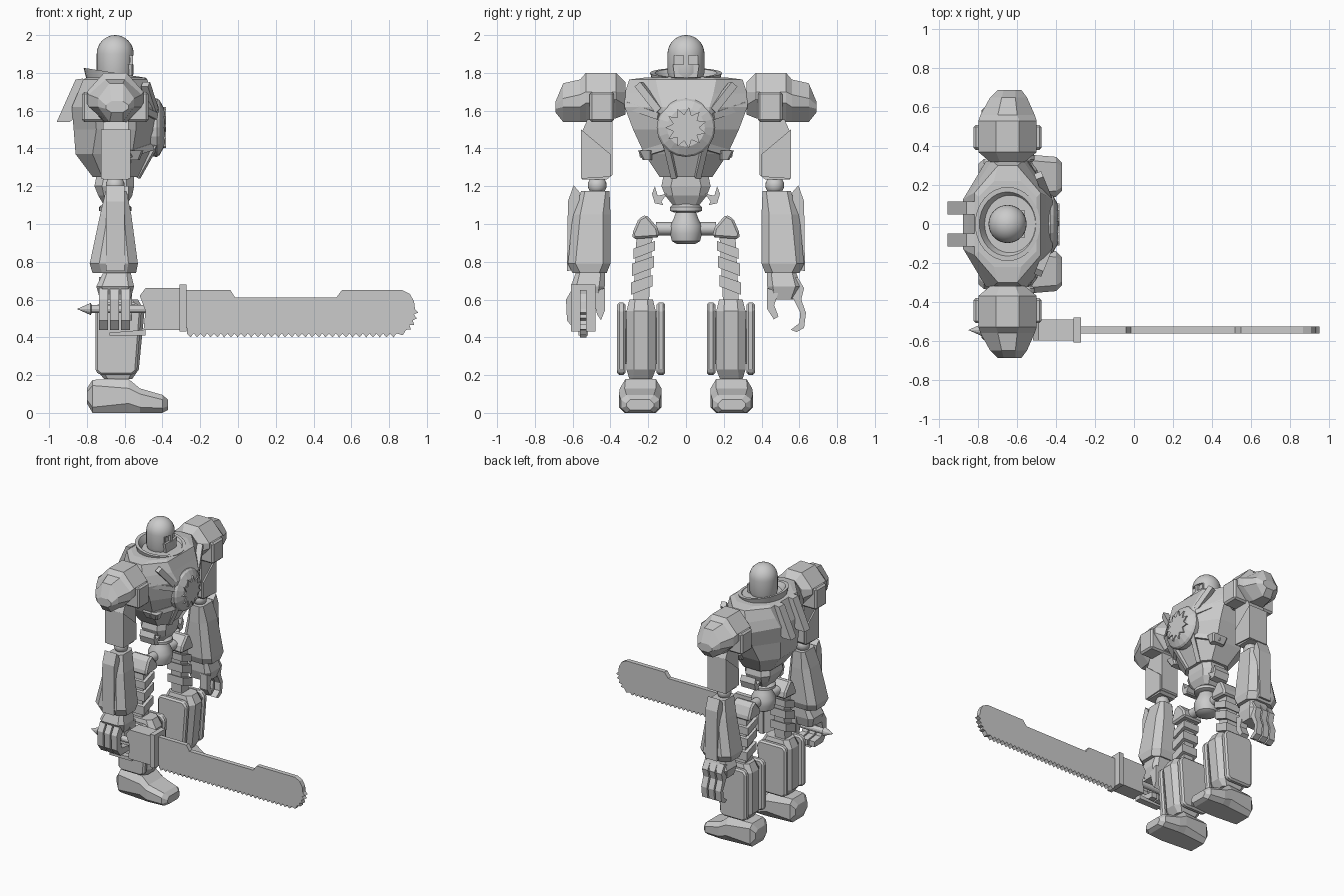
import bpy, bmesh, math
from mathutils import Vector

grey = bpy.data.materials.new("plain grey")
grey.diffuse_color = (0.6, 0.6, 0.6, 1)
CX = -0.65  # body centre line


def finish(name, bm, mirror=False, smooth=False, bevel=0):
    bmesh.ops.remove_doubles(bm, verts=bm.verts, dist=1e-5)
    bmesh.ops.recalc_face_normals(bm, faces=bm.faces)
    me = bpy.data.meshes.new(name)
    bm.to_mesh(me)
    bm.free()
    me.materials.append(grey)
    ob = bpy.data.objects.new(name, me)
    bpy.context.collection.objects.link(ob)
    if smooth:
        bpy.context.view_layer.objects.active = ob
        ob.select_set(True)
        bpy.ops.object.shade_smooth_by_angle(angle=math.radians(35))
        ob.select_set(False)
    if bevel:
        b = ob.modifiers.new("Chamfer", 'BEVEL')
        b.width, b.segments = bevel, 1
    if mirror:
        m = ob.modifiers.new("Mirror", 'MIRROR')
        m.use_axis = (False, True, False)
    return ob


def place(axis, t, a, b):
    return {'x': (t, a, b), 'y': (a, t, b), 'z': (a, b, t)}[axis]


def skin(name, rings, **kw):
    """Bridge equal-sized rings and cap both ends."""
    bm = bmesh.new()
    vs = [[bm.verts.new(p) for p in r] for r in rings]
    n = len(rings[0])
    for r, q in zip(vs, vs[1:]):
        for i in range(n):
            j = (i + 1) % n
            bm.faces.new((r[i], r[j], q[j], q[i]))
    bm.faces.new(vs[0])
    bm.faces.new(vs[-1])
    return finish(name, bm, **kw)


def loft(name, secs, axis='z', **kw):
    """Sections: (t, a0, a1, b0, b1, chamfer a, chamfer b)."""
    rings = []
    for t, a0, a1, b0, b1, p, q in secs:
        pts = [(a0 + p, b0), (a1 - p, b0), (a1, b0 + q), (a1, b1 - q),
               (a1 - p, b1), (a0 + p, b1), (a0, b1 - q), (a0, b0 + q)]
        rings.append([place(axis, t, a, b) for a, b in pts])
    return skin(name, rings, **kw)


def prism(name, pts, axis, t0, t1, **kw):
    return skin(name, [[place(axis, t, a, b) for a, b in pts] for t in (t0, t1)], **kw)


def box(name, x0, x1, y0, y1, z0, z1, **kw):
    return prism(name, [(x0, y0), (x1, y0), (x1, y1), (x0, y1)], 'z', z0, z1, **kw)


def lathe(name, prof, axis='z', a=CX, b=0, seg=32, **kw):
    """Profile of (radius, position along axis)."""
    rings = [[place(axis, t, a + r * math.cos(math.tau * i / seg), b + r * math.sin(math.tau * i / seg))
              for i in range(seg)] for r, t in prof]
    return skin(name, rings, **kw)


def strut(name, p, q, w, **kw):
    p, q = Vector(p), Vector(q)
    rot = (q - p).to_track_quat('Z', 'X')
    cs = [rot @ Vector((x * w, y * w, 0)) for x, y in ((-1, -1), (1, -1), (1, 1), (-1, 1))]
    return skin(name, [[e + c for c in cs] for e in (p, q)], **kw)


def ball(name, y, z, r, **kw):
    prof = [(max(r * math.sin(math.pi * i / 10), 1e-4), z - r * math.cos(math.pi * i / 10)) for i in range(11)]
    return lathe(name, prof, b=y, seg=20, smooth=True, **kw)


# Head: helmet with a recessed visor
dome = [(max(0.098 * math.cos(t * math.pi / 16), 1e-4), 1.9 + 0.1 * math.sin(t * math.pi / 16)) for t in range(9)]
helmet = lathe("helmet", [(0.07, 1.72), (0.085, 1.76), (0.098, 1.8)] + dome, smooth=True)
cutter = box("visor_cutter", -0.575, -0.5, -0.07, 0.07, 1.845, 1.893)
cutter.hide_render = True
cutter.hide_viewport = True
cut = helmet.modifiers.new("Visor", 'BOOLEAN')
cut.object, cut.operation = cutter, 'DIFFERENCE'
box("eye", -0.6, -0.57, 0.015, 0.055, 1.855, 1.882, mirror=True)
box("nose_guard", -0.6, -0.556, -0.012, 0.012, 1.81, 1.893)
prism("face_guard", [(-0.07, 1.845), (0.07, 1.845), (0.06, 1.775), (0, 1.74), (-0.06, 1.775)], 'x', -0.6, -0.56)

# Collar: flared ring, higher at the back
collar = lathe("collar", [(0.12, 1.70), (0.17, 1.73), (0.19, 1.80), (0.165, 1.80), (0.13, 1.75), (0.12, 1.72)], smooth=True)
for v in collar.data.vertices:
    v.co.x = CX + (v.co.x - CX) * 0.88
    v.co.z -= 0.16 * (v.co.x - CX)

# Torso
loft("torso", [(1.25, -0.77, -0.53, -0.14, 0.14, 0.05, 0.06),
               (1.37, -0.86, -0.47, -0.22, 0.22, 0.09, 0.12),
               (1.50, -0.87, -0.42, -0.28, 0.28, 0.12, 0.17),
               (1.62, -0.88, -0.42, -0.325, 0.325, 0.12, 0.2),
               (1.69, -0.85, -0.45, -0.325, 0.325, 0.12, 0.18),
               (1.765, -0.82, -0.48, -0.30, 0.30, 0.12, 0.14),
               (1.775, -0.80, -0.50, -0.22, 0.22, 0.08, 0.08)])
strut("chest_rib", (-0.49, 0.25, 1.74), (-0.445, 0.14, 1.60), 0.02, mirror=True)
strut("chest_band", (-0.56, 0.31, 1.63), (-0.44, 0.14, 1.57), 0.018, mirror=True)
strut("belly_strut", (-0.535, 0.06, 1.25), (-0.44, 0.1, 1.42), 0.016, mirror=True)
strut("belly_band", (-0.58, 0.235, 1.37), (-0.46, 0.1, 1.41), 0.018, mirror=True)
loft("side_pod", [(1.34, -0.62, -0.52, 0.18, 0.23, 0.01, 0.01),
                  (1.39, -0.63, -0.5, 0.18, 0.255, 0.01, 0.01)], mirror=True)
prism("back_fin", [(-0.82, 1.77), (-0.86, 1.765), (-0.96, 1.54), (-0.89, 1.54), (-0.8, 1.62)], 'y', 0.05, 0.115, mirror=True)

# Chest disc with a star plate
lathe("chest_disc", [(0.15, -0.47), (0.155, -0.43), (0.145, -0.415), (0.10, -0.39)], 'x', 0, 1.51, 20)
star = [((0.11 if i % 2 else 0.07) * math.cos(math.pi * i / 11),
         1.51 + (0.11 if i % 2 else 0.07) * math.sin(math.pi * i / 11)) for i in range(22)]
prism("chest_star", star, 'x', -0.41, -0.382)

# Waist and pelvis
loft("waist", [(1.10, -0.71, -0.59, -0.07, 0.07, 0.02, 0.02), (1.15, -0.74, -0.56, -0.11, 0.11, 0.03, 0.04),
               (1.20, -0.76, -0.55, -0.13, 0.13, 0.04, 0.05), (1.25, -0.75, -0.55, -0.12, 0.12, 0.04, 0.05)])
prism("waist_hook", [(0.1, 1.16), (0.15, 1.15), (0.165, 1.20), (0.18, 1.16), (0.165, 1.11), (0.12, 1.10), (0.13, 1.12)],
      'x', -0.70, -0.58, mirror=True)
lathe("waist_ring", [(0.06, 1.06), (0.085, 1.07), (0.085, 1.09), (0.06, 1.11)], smooth=True)
lathe("pelvis", [(0.05, 0.895), (0.075, 0.91), (0.085, 0.95), (0.085, 0.99), (0.065, 1.03), (0.05, 1.07)], smooth=True)
lathe("hip_axle", [(0.035, -0.16), (0.035, 0.16)], 'y', CX, 0.975, 16, smooth=True)
prism("hip_block", [(0.14, 0.93), (0.28, 0.92), (0.285, 0.95), (0.25, 1.03), (0.21, 1.05), (0.15, 0.98)],
      'x', -0.73, -0.57, mirror=True, bevel=0.012)

# Thighs: a core wrapped by slanted bands
strut("thigh_core", (CX, 0.22, 0.93), (CX, 0.24, 0.55), 0.042, mirror=True)
for z, h in ((0.85, 0.05), (0.76, 0.06), (0.66, 0.06)):
    y = 0.22 + (0.9 - z) * 0.07
    prism("thigh_band", [(y - 0.06, z + 0.01), (y + 0.055, z - 0.035), (y + 0.055, z + h - 0.03), (y - 0.06, z + h + 0.01)],
          'x', -0.715, -0.585, mirror=True)

# Shins with side plates
loft("shin", [(0.18, -0.71, -0.56, 0.18, 0.30, 0.02, 0.02), (0.23, -0.75, -0.525, 0.16, 0.315, 0.03, 0.04),
              (0.54, -0.75, -0.495, 0.16, 0.315, 0.03, 0.04), (0.60, -0.72, -0.53, 0.175, 0.30, 0.03, 0.03)], mirror=True)
plate = [(-0.755, 0.22), (-0.73, 0.20), (-0.56, 0.20), (-0.535, 0.22), (-0.51, 0.55), (-0.54, 0.585), (-0.73, 0.585), (-0.755, 0.56)]
for y0, y1 in ((0.11, 0.155), (0.32, 0.365)):
    prism("shin_plate", plate, 'y', y0, y1, mirror=True, bevel=0.012)
box("shin_link", -0.72, -0.56, 0.13, 0.345, 0.26, 0.54, mirror=True)

# Feet
loft("foot", [(-0.80, 0.17, 0.31, 0.05, 0.13, 0.03, 0.02), (-0.77, 0.145, 0.335, 0.0, 0.175, 0.03, 0.03),
              (-0.58, 0.13, 0.35, 0.0, 0.18, 0.03, 0.05), (-0.52, 0.13, 0.355, 0.0, 0.13, 0.03, 0.03),
              (-0.40, 0.14, 0.345, 0.0, 0.095, 0.03, 0.025), (-0.37, 0.17, 0.315, 0.015, 0.07, 0.02, 0.02)],
     'x', mirror=True)

# Shoulders and arms
loft("pauldron", [(0.32, -0.74, -0.56, 1.58, 1.75, 0.05, 0.05), (0.37, -0.80, -0.50, 1.56, 1.80, 0.09, 0.1),
                  (0.53, -0.80, -0.50, 1.54, 1.80, 0.09, 0.1), (0.56, -0.79, -0.51, 1.54, 1.765, 0.09, 0.08),
                  (0.65, -0.74, -0.55, 1.54, 1.745, 0.06, 0.08), (0.69, -0.70, -0.58, 1.59, 1.65, 0.03, 0.02)],
     'y', mirror=True)
box("shoulder_plate", -0.825, -0.475, 0.38, 0.51, 1.54, 1.70, mirror=True, bevel=0.012)
prism("upper_arm", [(0.39, 1.60), (0.39, 1.26), (0.42, 1.235), (0.55, 1.235), (0.55, 1.49), (0.5, 1.60)],
      'x', -0.715, -0.58, mirror=True)
prism("upper_arm_guard", [(0.40, 1.37), (0.40, 1.25), (0.555, 1.24), (0.555, 1.50)], 'x', -0.725, -0.57, mirror=True)
ball("elbow", 0.47, 1.205, 0.05, mirror=True)
loft("forearm", [(0.74, -0.77, -0.54, 0.42, 0.60, 0.05, 0.04), (0.79, -0.785, -0.53, 0.40, 0.625, 0.05, 0.04),
                 (1.05, -0.73, -0.565, 0.40, 0.60, 0.04, 0.04), (1.175, -0.70, -0.59, 0.405, 0.555, 0.02, 0.02)], mirror=True)
prism("forearm_guard", [(0.55, 0.77), (0.63, 0.75), (0.625, 1.12), (0.595, 1.205), (0.565, 1.17)], 'x', -0.70, -0.60, mirror=True)

# Hands: open claw on one side, fist on the other
loft("palm", [(0.60, -0.73, -0.57, 0.45, 0.575, 0.02, 0.02), (0.67, -0.75, -0.55, 0.43, 0.61, 0.03, 0.03),
              (0.75, -0.71, -0.57, 0.43, 0.58, 0.02, 0.02)], mirror=True)
claw = [(0.52, 0.69), (0.59, 0.72), (0.625, 0.66), (0.61, 0.60), (0.635, 0.53), (0.625, 0.45), (0.585, 0.428),
        (0.555, 0.44), (0.60, 0.475), (0.605, 0.53), (0.57, 0.60)]
fist = [(-0.5, 0.64), (-0.6, 0.66), (-0.635, 0.6), (-0.63, 0.49), (-0.59, 0.44), (-0.49, 0.44),
        (-0.49, 0.48), (-0.57, 0.49), (-0.59, 0.54), (-0.575, 0.6), (-0.5, 0.6)]
for i in range(3):
    x = -0.735 + i * 0.058
    prism("open_finger", claw, 'x', x, x + 0.047)
    prism("gripping_finger", fist, 'x', x, x + 0.047)
prism("thumb", [(0.43, 0.66), (0.49, 0.64), (0.467, 0.57), (0.49, 0.51), (0.465, 0.495), (0.43, 0.55)], 'x', -0.62, -0.56)
prism("gripping_thumb", [(-0.43, 0.66), (-0.5, 0.64), (-0.47, 0.52), (-0.45, 0.49), (-0.43, 0.54)], 'x', -0.62, -0.56)

# Saw sword: spiked handle, motor box, guard and toothed blade
SY = -0.545
lathe("saw_handle", [(0.001, -0.85), (0.032, -0.78), (0.022, -0.775), (0.022, -0.49)], 'x', SY, 0.55, 12)
prism("hand_guard", [(-0.68, 0.41), (-0.49, 0.41), (-0.49, 0.44), (-0.68, 0.425)], 'y', SY - 0.025, SY + 0.025)
prism("motor_box", [(-0.52, 0.62), (-0.49, 0.66), (-0.30, 0.66), (-0.30, 0.44), (-0.50, 0.44), (-0.49, 0.54)],
      'y', SY - 0.055, SY + 0.055)
box("saw_guard", -0.31, -0.273, SY - 0.065, SY + 0.065, 0.43, 0.68)
blade = [(-0.28, 0.65), (-0.04, 0.65), (-0.015, 0.61), (0.52, 0.61), (0.55, 0.65), (0.87, 0.65), (0.91, 0.63), (0.932, 0.59)]
edge = [(0.937, 0.55), (0.925, 0.49), (0.89, 0.44), (0.84, 0.42), (-0.27, 0.42)]
for (x0, z0), (x1, z1) in zip(edge, edge[1:]):
    d = math.hypot(x1 - x0, z1 - z0)
    n = max(1, round(d / 0.036))
    nx, nz = -(z0 - z1) / d, (x1 - x0) / d  # outward side of this stretch
    nx, nz = abs(nx), -abs(nz)
    for i in range(n):
        f, g = i / n, (i + 0.5) / n
        blade += [(x0 + (x1 - x0) * f, z0 + (z1 - z0) * f),
                  (x0 + (x1 - x0) * g + nx * 0.02, z0 + (z1 - z0) * g + nz * 0.02)]
blade.append(edge[-1])
prism("saw_blade", blade, 'y', SY - 0.017, SY + 0.017)
